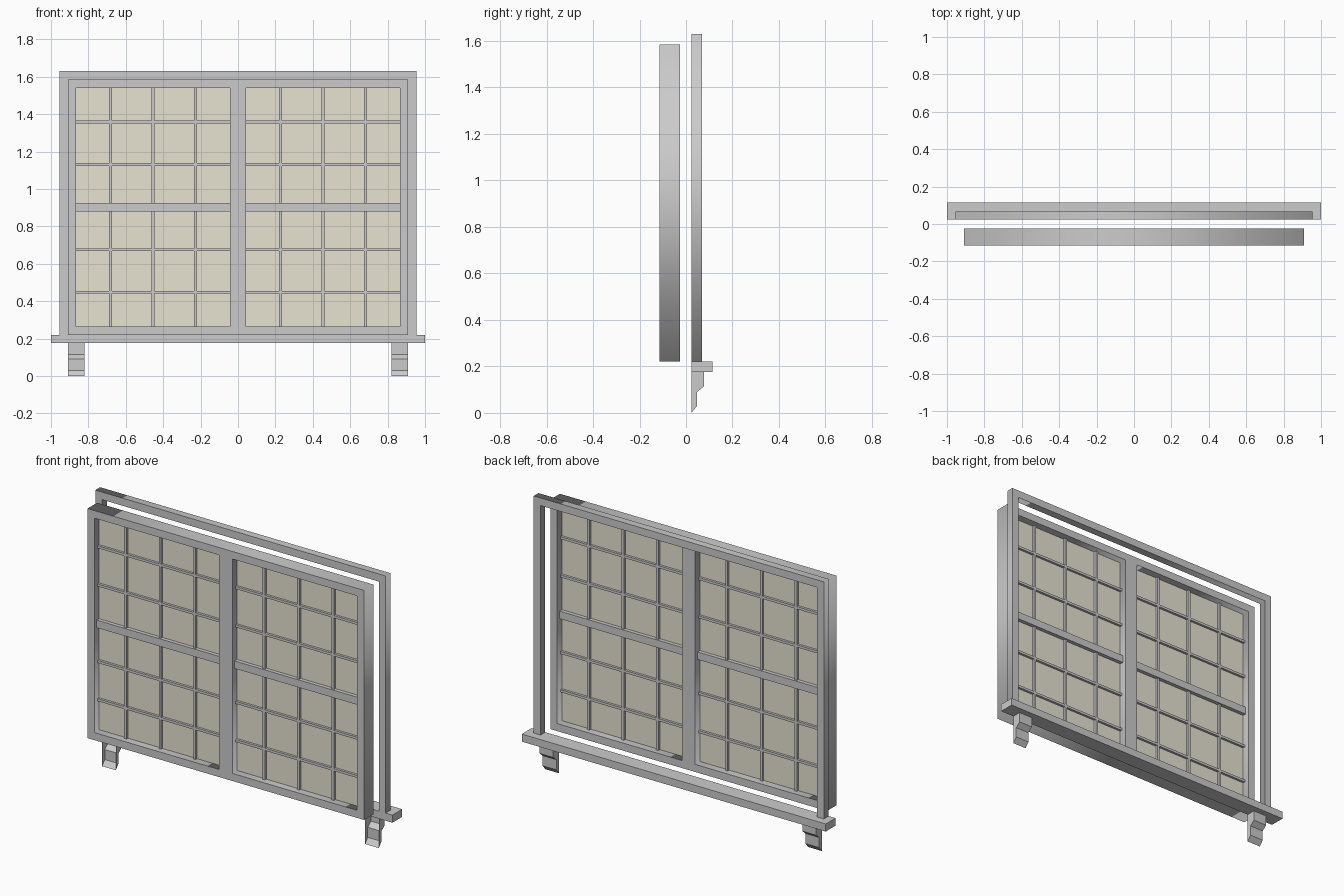
import bpy
import bmesh
from mathutils import Matrix

if "Cube" in bpy.data.objects:
    bpy.data.objects.remove(bpy.data.objects["Cube"])


def box(name, x, y, z):
    """Axis-aligned box from (min, max) ranges."""
    bm = bmesh.new()
    centre = [(r[0] + r[1]) / 2 for r in (x, y, z)]
    size = [r[1] - r[0] for r in (x, y, z)]
    bmesh.ops.create_cube(bm, size=1, matrix=Matrix.Translation(centre) @ Matrix.Diagonal((*size, 1)))
    return finish(name, bm)


def finish(name, bm):
    mesh = bpy.data.meshes.new(name)
    bm.to_mesh(mesh)
    bm.free()
    obj = bpy.data.objects.new(name, mesh)
    bpy.context.collection.objects.link(obj)
    return obj


def mirror_x(obj):
    obj.modifiers.new("mirror", 'MIRROR').use_axis[0] = True


def rect(x0, x1, z0, z1):
    return [(x0, z0), (x1, z0), (x1, z1), (x0, z1)]


def panel(name, outlines, y0, y1):
    """Filled XZ outlines (inner ones become holes) extruded along y."""
    curve = bpy.data.curves.new(name, 'CURVE')
    curve.dimensions = '2D'
    curve.fill_mode = 'BOTH'
    curve.extrude = (y1 - y0) / 2
    for pts in outlines:
        spline = curve.splines.new('POLY')
        spline.points.add(len(pts) - 1)
        for p, (x, z) in zip(spline.points, pts):
            p.co = (x, z, 0, 1)
        spline.use_cyclic_u = True
    obj = bpy.data.objects.new(name, curve)
    obj.location.y = (y0 + y1) / 2
    obj.rotation_euler.x = 1.5707963
    bpy.context.collection.objects.link(obj)
    bpy.ops.object.select_all(action='DESELECT')
    obj.select_set(True)
    bpy.context.view_layer.objects.active = obj
    bpy.ops.object.convert(target='MESH')


IN, OUT = 0.043, 0.865      # opening edges in x
LOW, HIGH = 0.265, 1.54     # opening edges in z
MID_Y, MID_Z, STEP = -0.07, 0.9025, 0.2275

# Main window frame with two openings
panel("window_frame", [rect(-0.91, 0.91, 0.22, 1.585),
                       rect(IN, OUT, LOW, HIGH), rect(-OUT, -IN, LOW, HIGH)], -0.115, -0.025)

# Detached trim: upside-down U that sinks into the sill
panel("wall_trim", [[(-0.955, 0.2), (-0.91, 0.2), (-0.91, 1.585), (0.91, 1.585),
                     (0.91, 0.2), (0.955, 0.2), (0.955, 1.63), (-0.955, 1.63)]], 0.023, 0.068)

# Sill
box("sill", (-1, 1), (0.023, 0.115), (0.175, 0.22))

# Middle rails and thin glazing bars
mirror_x(box("middle_rail", (IN, OUT), (MID_Y - 0.0225, MID_Y + 0.0225), (MID_Z - 0.0225, MID_Z + 0.0225)))
T, D = 0.0075, 0.014
for i in (1, 2, 3):
    mirror_x(box(f"vertical_bar_{i}", (i * STEP - T, i * STEP + T),
                 (MID_Y - D, MID_Y + D), (LOW, HIGH)))
for i in (-2, -1, 1, 2):
    z = MID_Z + i * STEP
    mirror_x(box(f"horizontal_bar_{i}", (IN, OUT), (MID_Y - D, MID_Y + D), (z - T, z + T)))

# Glass sheets
bm = bmesh.new()
bm.faces.new([bm.verts.new((x, MID_Y, z)) for x, z in rect(IN, OUT, LOW, HIGH)])
glass = finish("glass", bm)
mirror_x(glass)
mat = bpy.data.materials.new("glass_tint")
mat.diffuse_color = (0.8, 0.77, 0.65, 1)
mat.use_nodes = True
mat.node_tree.nodes["Principled BSDF"].inputs["Base Color"].default_value = mat.diffuse_color
glass.data.materials.append(mat)

# Stepped sill brackets, open on the wall side
profile = [(0.023, 0.175), (0.078, 0.175), (0.078, 0.115), (0.048, 0.09),
           (0.048, 0.03), (0.023, 0.0)]
bm = bmesh.new()
left, right = [[bm.verts.new((x, y, z)) for y, z in profile] for x in (0.82, 0.91)]
bm.faces.new(left)
bm.faces.new(right[::-1])
for i in range(len(profile) - 1):
    bm.faces.new((left[i], right[i], right[i + 1], left[i + 1]))
bmesh.ops.recalc_face_normals(bm, faces=bm.faces)
mirror_x(finish("sill_bracket", bm))
